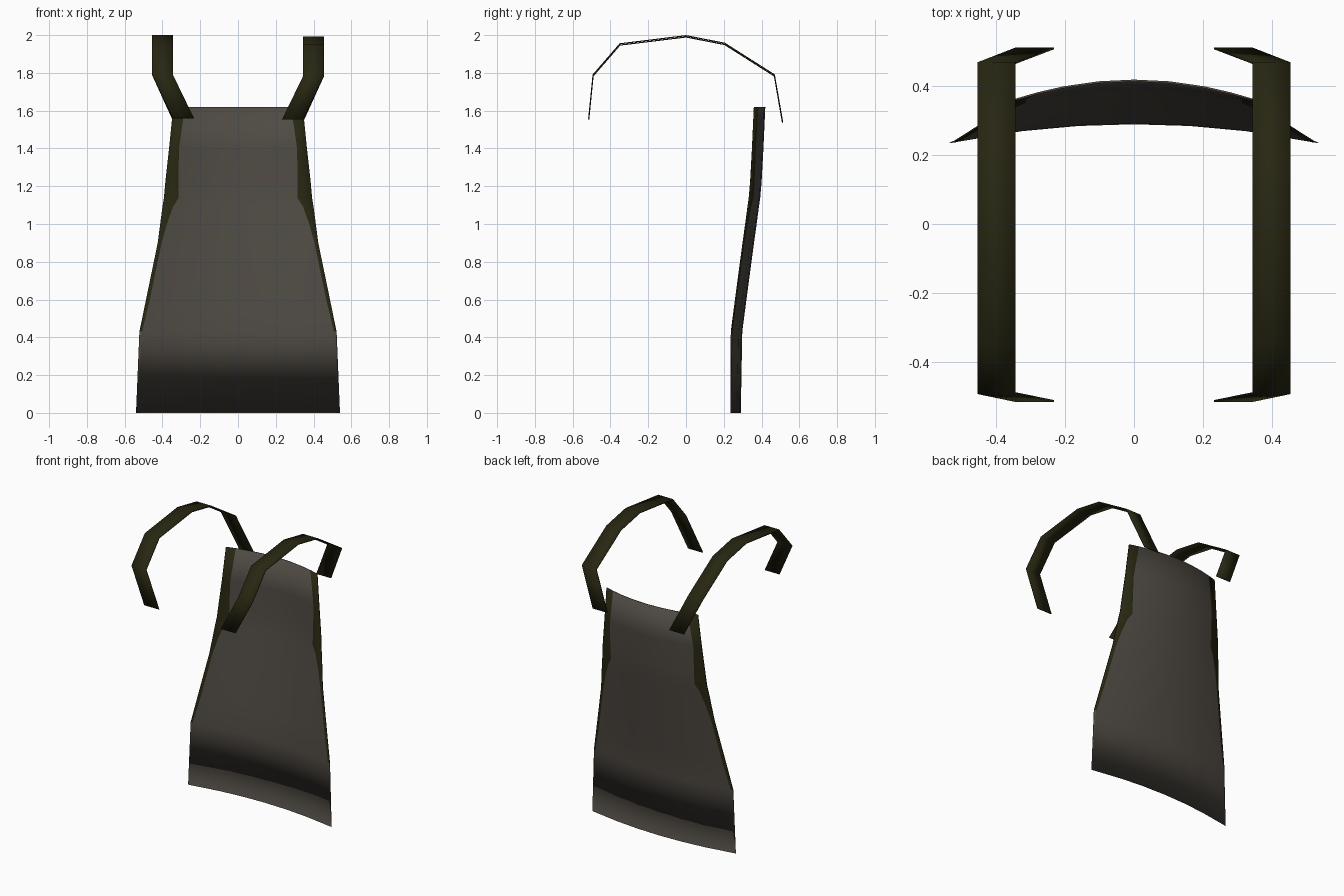
import bpy, bmesh

if "Cube" in bpy.data.objects:
    bpy.data.objects.remove(bpy.data.objects["Cube"])


def material(name, rgb):
    m = bpy.data.materials.new(name)
    m.diffuse_color = (*rgb, 1)
    m.use_nodes = True
    m.node_tree.nodes["Principled BSDF"].inputs["Base Color"].default_value = m.diffuse_color
    return m


CLOTH = material("grey brown cloth", (0.078, 0.068, 0.056))
OLIVE = material("dark olive trim", (0.021, 0.020, 0.006))


def finish(name, bm, mats):
    bmesh.ops.recalc_face_normals(bm, faces=bm.faces)
    for f in bm.faces:
        f.smooth = True
    me = bpy.data.meshes.new(name)
    bm.to_mesh(me)
    bm.free()
    for m in mats:
        me.materials.append(m)
    ob = bpy.data.objects.new(name, me)
    bpy.context.collection.objects.link(ob)
    return ob


# Cloth panel: rows of (z, half width, trim width, y at the middle)
ROWS = [(0.0, 0.54, 0.006, 0.29), (0.43, 0.522, 0.014, 0.298),
        (0.6, 0.487, 0.02, 0.32), (0.9, 0.425, 0.02, 0.36),
        (1.0, 0.412, 0.035, 0.374), (1.09, 0.40, 0.055, 0.386),
        (1.14, 0.392, 0.078, 0.393), (1.22, 0.385, 0.07, 0.40),
        (1.4, 0.365, 0.052, 0.41), (1.62, 0.343, 0.062, 0.42)]
SAG, THICK = 0.055, 0.006


def build_panel():
    bm = bmesh.new()
    layers = []
    for layer in range(2):
        grid = []
        for r, (z, hw, trim, yc) in enumerate(ROWS):
            if layer and r == 0:            # both layers share the hem
                grid.append(layers[0][0])
                continue
            k = 1 - trim / hw
            us = [-1, -k, -0.6, -0.3, 0, 0.3, 0.6, k, 1]
            grid.append([bm.verts.new((u * hw, yc - SAG * u * u - THICK * layer, z))
                         for u in us])
        layers.append(grid)
    n = len(layers[0][0])
    # front and back cloth, olive in the outer columns above the hem
    for g in layers:
        for r in range(len(ROWS) - 1):
            for c in range(n - 1):
                f = bm.faces.new((g[r][c], g[r][c + 1], g[r + 1][c + 1], g[r + 1][c]))
                f.material_index = int(c in (0, n - 2) and r > 0)
    # thin side and top edges
    a, b = layers
    for c in (0, n - 1):
        for r in range(len(ROWS) - 1):
            loop = [a[r][c], a[r + 1][c], b[r + 1][c], b[r][c]]
            f = bm.faces.new(loop[:3] if r == 0 else loop)
            f.material_index = int(r > 0)
    for c in range(n - 1):
        bm.faces.new((a[-1][c], a[-1][c + 1], b[-1][c + 1], b[-1][c]))
    return finish("back_cloth_panel", bm, [CLOTH, OLIVE])


# Shoulder straps: path of (x centre, y, z) from front to back
PATH = [(0.288, -0.515, 1.56), (0.4, -0.492, 1.79), (0.4, -0.35, 1.954),
        (0.4, 0.0, 1.997), (0.4, 0.205, 1.957), (0.4, 0.468, 1.79),
        (0.288, 0.511, 1.543)]


def build_strap(name, side, drop):
    bm = bmesh.new()
    rows = [[bm.verts.new((side * (x + w), y, z - drop)) for w in (-0.055, 0.055)]
            for x, y, z in PATH]
    for p, q in zip(rows, rows[1:]):
        bm.faces.new((p[0], p[1], q[1], q[0]))
    ob = finish(name, bm, [OLIVE])
    mod = ob.modifiers.new("thickness", "SOLIDIFY")
    mod.thickness, mod.offset = 0.006, 0


build_panel()
build_strap("left_shoulder_strap", -1, 0.0)
build_strap("right_shoulder_strap", 1, 0.007)
